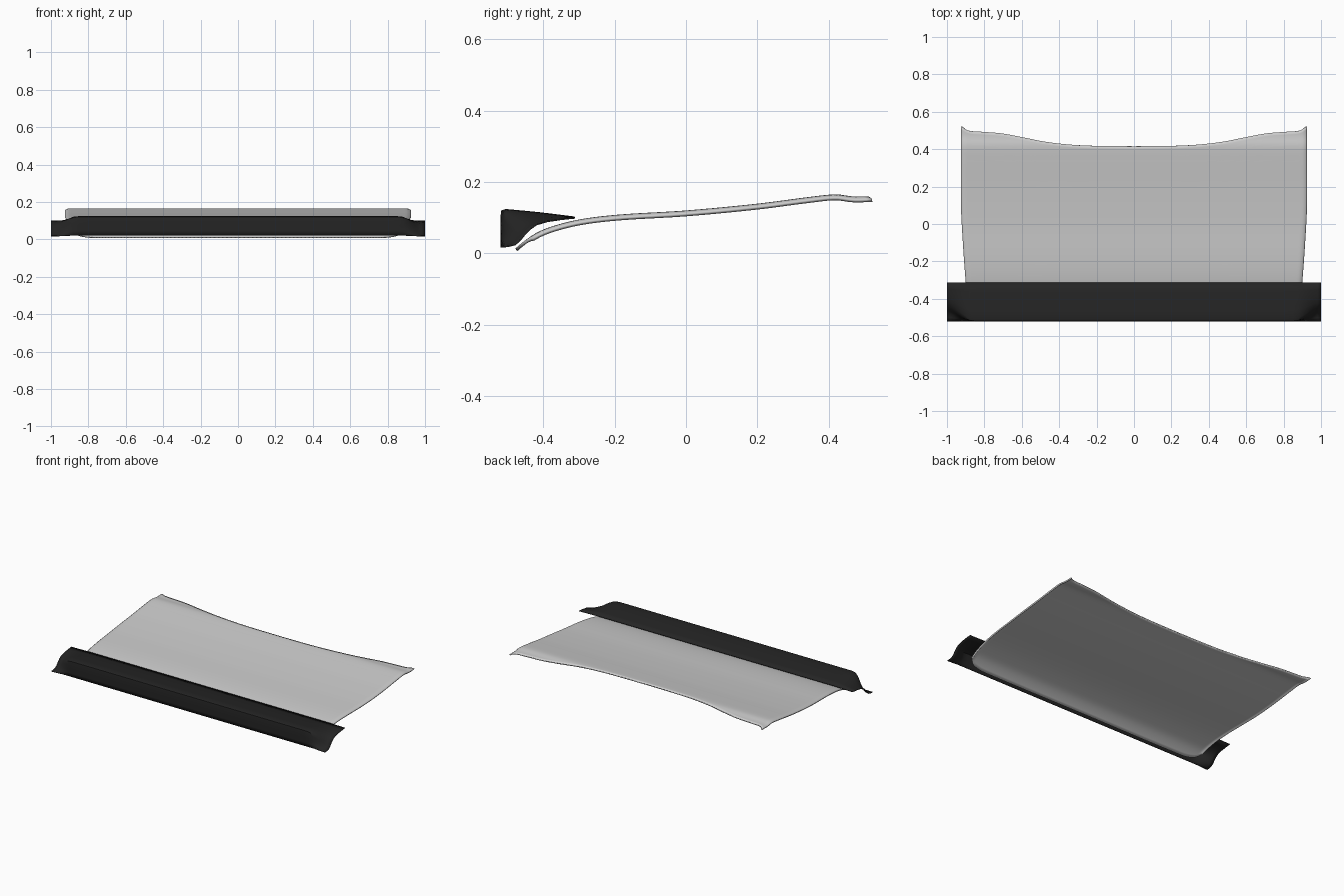
import bpy, bmesh
from mathutils import Vector

if "Cube" in bpy.data.objects:
    bpy.data.objects.remove(bpy.data.objects["Cube"])


def curve(pts, t):
    """Smooth interpolation through (t, value) points."""
    if t <= pts[0][0]:
        return pts[0][1]
    if t >= pts[-1][0]:
        return pts[-1][1]
    slope = lambda a, b: (pts[b][1] - pts[a][1]) / (pts[b][0] - pts[a][0])
    for i in range(len(pts) - 1):
        if t <= pts[i + 1][0]:
            h = pts[i + 1][0] - pts[i][0]
            m0 = slope(max(i - 1, 0), i + 1)
            m1 = slope(i, min(i + 2, len(pts) - 1))
            s = (t - pts[i][0]) / h
            return ((2*s**3 - 3*s*s + 1) * pts[i][1] + (s**3 - 2*s*s + s) * h * m0
                    + (3*s*s - 2*s**3) * pts[i + 1][1] + (s**3 - s*s) * h * m1)


def surface(name, rows, thickness, angle):
    """Grid of points made into a thin smooth shell."""
    bm = bmesh.new()
    vs = [[bm.verts.new(p) for p in r] for r in rows]
    for a, b in zip(vs, vs[1:]):
        for i in range(len(a) - 1):
            bm.faces.new((a[i], a[i + 1], b[i + 1], b[i]))
    bm.normal_update()
    if sum(f.normal.z for f in bm.faces) < 0:
        bmesh.ops.reverse_faces(bm, faces=bm.faces)
    me = bpy.data.meshes.new(name)
    bm.to_mesh(me)
    bm.free()
    ob = bpy.data.objects.new(name, me)
    bpy.context.collection.objects.link(ob)
    mod = ob.modifiers.new("thickness", 'SOLIDIFY')
    mod.thickness = thickness
    mod.offset = -1
    bpy.ops.object.select_all(action='DESELECT')
    bpy.context.view_layer.objects.active = ob
    ob.select_set(True)
    bpy.ops.object.shade_smooth_by_angle(angle=angle)
    return ob


# Sheet: lengthwise height profile, plan outlines and rounded front corners
height = [(-.48, .012), (-.45, .037), (-.41, .062), (-.35, .083), (-.28, .098),
          (-.18, .109), (0, .12), (.2, .139), (.34, .157), (.42, .165),
          (.47, .159), (.53, .161)]
half_width = [(-.48, .885), (-.31, .90), (-.1, .915), (.1, .925), (.53, .925)]
back_edge = [(0, .415), (.3, .42), (.5, .438), (.65, .465), (.77, .485),
             (.88, .493), (.96, .5), (1, .522)]
front_edge = [(0, -.478), (.86, -.478), (.93, -.472), (.97, -.46), (1, -.43)]
NX, NY = 100, 60
us = [(1 - (1 - abs(k / NX * 2 - 1)) ** 1.3) * (1 if k * 2 > NX else -1)
      for k in range(NX + 1)]
rows = []
for j in range(NY + 1):
    v = j / NY
    row = []
    for u in us:
        a = abs(u)
        y0, y1 = curve(front_edge, a), curve(back_edge, a)
        y = y0 + (y1 - y0) * v
        hem = max(0, (a - .975) / .025) ** 2 * .009
        row.append(Vector((u * curve(half_width, y), y, curve(height, y) - hem)))
    rows.append(row)
surface("sheet", rows, .009, 0.9)

# Front band: L-shaped section that sweeps into a concave curve at both ends
middle = [(-.312, .103), (-.36, .109), (-.41, .115), (-.46, .12), (-.505, .124),
          (-.518, .120), (-.52, .105), (-.52, .075), (-.52, .045), (-.52, .02)]
end = [(-.312, .101), (-.35, .097), (-.39, .091), (-.42, .082), (-.44, .068),
       (-.455, .052), (-.467, .037), (-.48, .026), (-.50, .021), (-.52, .02)]
xs = [0, .3, .6, .8, .85, .88, .9, .92, .94, .96, .98, 1]
rows = []
for x in [-x for x in reversed(xs[1:])] + xs:
    t = min(1, max(0, (abs(x) - .86) / .14))
    t = t * t * (3 - 2 * t)
    rows.append([Vector((x, a[0] + (b[0] - a[0]) * t, a[1] + (b[1] - a[1]) * t))
                 for a, b in zip(middle, end)])
band = surface("front_band", rows, .004, 0.7)
mat = bpy.data.materials.new("black_fabric")
mat.diffuse_color = (.018, .018, .018, 1)
mat.use_nodes = True
mat.node_tree.nodes["Principled BSDF"].inputs["Base Color"].default_value = mat.diffuse_color
band.data.materials.append(mat)
